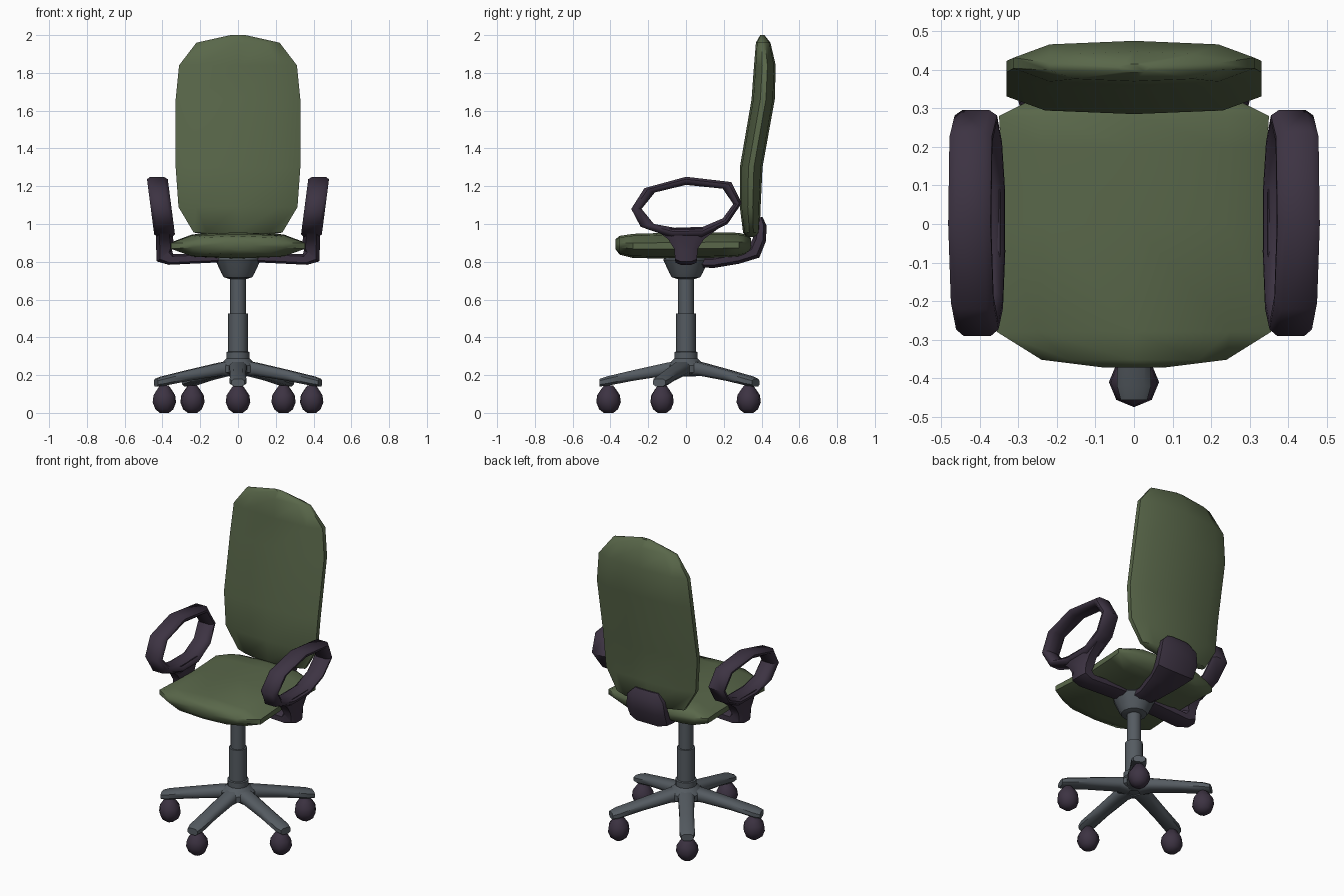
import bpy, bmesh, math
from mathutils import Vector as V

if "Cube" in bpy.data.objects:
    bpy.data.objects.remove(bpy.data.objects["Cube"])


def material(name, rgb):
    m = bpy.data.materials.new(name)
    m.diffuse_color = (*rgb, 1)
    m.use_nodes = True
    m.node_tree.nodes["Principled BSDF"].inputs["Base Color"].default_value = m.diffuse_color
    return m


GREEN = material("green fabric", (.1, .136, .068))
PURPLE = material("dark purple plastic", (.046, .033, .055))
GREY = material("grey metal", (.09, .105, .12))


def loft(name, rings, mat, closed=False, angle=50):
    """Skin a list of point rings; cap the ends unless the loop is closed."""
    bm = bmesh.new()
    vs = [[bm.verts.new(p) for p in r] for r in rings]
    n = len(vs[0])
    for i in range(len(vs) if closed else len(vs) - 1):
        a, b = vs[i], vs[(i + 1) % len(vs)]
        for j in range(n):
            k = (j + 1) % n
            bm.faces.new((a[j], a[k], b[k], b[j]))
    if not closed:
        bm.faces.new(vs[0])
        bm.faces.new(vs[-1])
    bmesh.ops.recalc_face_normals(bm, faces=bm.faces)
    me = bpy.data.meshes.new(name)
    bm.to_mesh(me)
    bm.free()
    me.materials.append(mat)
    me.shade_smooth()
    me.set_sharp_from_angle(angle=math.radians(angle))
    ob = bpy.data.objects.new(name, me)
    bpy.context.collection.objects.link(ob)
    return ob


# Bevelled rectangle section, half axes u and v
BEVEL = [(1, .5), (.6, 1), (-.6, 1), (-1, .5), (-1, -.5), (-.6, -1), (.6, -1), (1, -.5)]


def box_ring(c, u, v):
    return [V(c) + V(u) * a + V(v) * b for a, b in BEVEL]


# Lens-shaped cushion section: (width fraction, depth fraction)
LENS = [(-1, .38), (-.7, .08), (0, 0), (.7, .08), (1, .38),
        (1, .62), (.7, .92), (0, 1), (-.7, .92), (-1, .62)]

# Seat: rows of y, half width, bottom z, top z
rows = [(-.372, .08, .865, .92), (-.352, .24, .838, .937), (-.28, .355, .82, .948),
        (0, .338, .815, .956), (.2, .345, .82, .956), (.28, .35, .825, .953),
        (.315, .28, .838, .945), (.345, .12, .86, .925)]
loft("seat", [[(w * a, y, lo + (hi - lo) * t) for a, t in LENS]
              for y, w, lo, hi in rows], GREEN)

# Backrest: rows of z, half width, front y, back y
rows = [(.93, .1, .32, .37), (.955, .235, .302, .39), (1.09, .315, .285, .395),
        (1.3, .33, .285, .405), (1.66, .33, .347, .47), (1.84, .312, .36, .475),
        (1.96, .22, .37, .447), (2.0, .04, .393, .415)]
loft("backrest", [[(w * a, f + (b - f) * t, z) for a, t in LENS]
                  for z, w, f, b in rows], GREEN)

# Armrest loops and stems, one per side
LOOP = [((0, 1.25), (0, 1.207)), ((.24, 1.222), (.195, 1.187)), ((.295, 1.11), (.25, 1.105)),
        ((.22, 1.0), (.195, 1.03)), ((.08, .93), (.09, .985)), ((-.08, .93), (-.06, .98)),
        ((-.24, .985), (-.17, 1.0)), ((-.29, 1.08), (-.235, 1.08)), ((-.22, 1.19), (-.165, 1.167))]
STEM = [((.392, 0, .975), (.045, 0, 0), .17), ((.388, 0, .92), (.045, 0, 0), .095),
        ((.385, 0, .87), (.048, 0, -.004), .062), ((.39, 0, .832), (.04, 0, -.03), .058),
        ((.355, 0, .812), (.012, 0, -.028), .056), ((.06, 0, .825), (0, 0, -.026), .056)]
for side, s in (("right", 1), ("left", -1)):
    rings = []
    for (yo, zo), (yi, zi) in LOOP:
        ring = []
        for t, w in [(0, -.6), (.4, -1), (.7, -1), (1, -.65), (1, .65), (.7, 1), (.4, 1), (0, .6)]:
            y, z = yi + (yo - yi) * t, zi + (zo - zi) * t
            ring.append((s * (.422 + (z - 1.2) * .13 + .055 * w), y, z))
        rings.append(ring)
    loft(side + "_armrest_loop", rings, PURPLE, closed=True)
    loft(side + "_armrest_stem",
         [box_ring((s * c[0], c[1], c[2]), (s * u[0], 0, u[2]), (0, h, 0)) for c, u, h in STEM], PURPLE)

# Bracket joining the hub to the backrest
rows = [((0, .02, .80), .06, (0, 0, .025)), ((0, .14, .797), .07, (0, -.004, .03)),
        ((0, .27, .82), .10, (0, -.012, .03)), ((0, .36, .85), .13, (0, -.028, .028)),
        ((0, .39, .92), .135, (0, -.033, .012)), ((0, .395, .99), .125, (0, -.032, 0)),
        ((0, .39, 1.035), .08, (0, -.015, -.002))]
loft("back_bracket", [box_ring(c, (h, 0, 0), v) for c, h, v in rows], PURPLE)


# Turned metal parts
def lathe(name, profile, n=12):
    rings = [[(r * math.cos(2 * math.pi * i / n), r * math.sin(2 * math.pi * i / n), z)
              for i in range(n)] for r, z in profile]
    return loft(name, rings, GREY, angle=35)


lathe("seat_hub", [(.05, .71), (.075, .718), (.088, .74), (.12, .81), (.11, .83)])
lathe("gas_column", [(.042, .5), (.042, .73)])
lathe("column_sleeve", [(.052, .3), (.052, .525), (.045, .525)])
lathe("base_hub", [(.06, .2), (.1, .215), (.1, .25), (.062, .288), (.062, .322), (.05, .325)])

# Five base legs with casters
LEG = [(.03, .05, .235, .042), (.1, .046, .232, .034), (.28, .042, .198, .028),
       (.42, .044, .168, .025), (.457, .034, .16, .02)]
BALL = [(.025, .006), (.05, .025), (.065, .062), (.06, .1), (.04, .13), (.025, .15)]
for k in range(5):
    a = math.radians(-90 + 72 * k)
    out, across = V((math.cos(a), math.sin(a), 0)), V((-math.sin(a), math.cos(a), 0))
    loft(f"base_leg_{k + 1}", [box_ring(out * r + V((0, 0, z)), across * w, (0, 0, h))
                               for r, w, z, h in LEG], GREY)
    loft(f"caster_{k + 1}",
         [[out * (.41 + r * math.cos(math.pi * i / 4)) + across * r * math.sin(math.pi * i / 4)
           + V((0, 0, z - .006)) for i in range(8)] for r, z in BALL], PURPLE)
